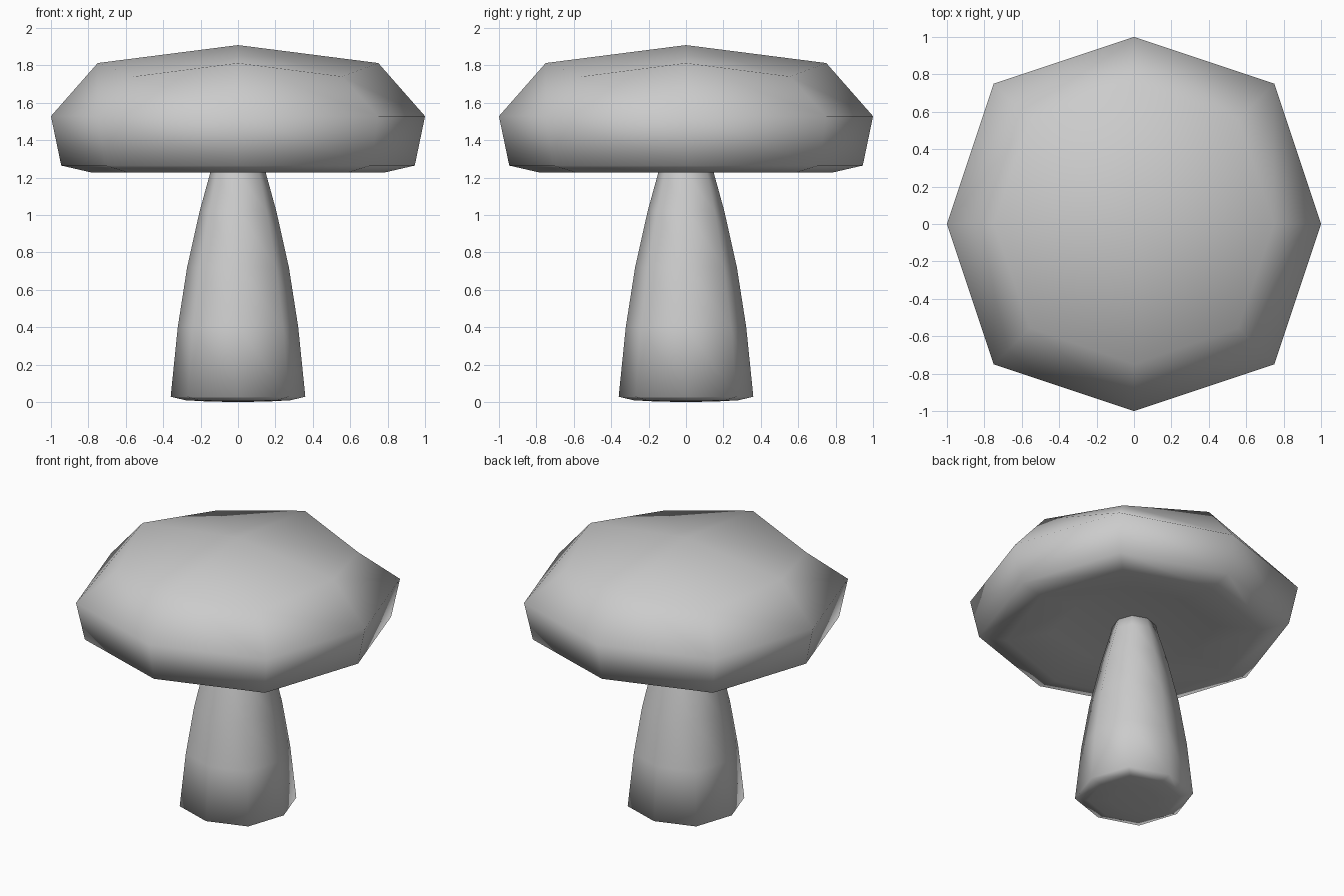
import bpy, bmesh

if "Cube" in bpy.data.objects:
    bpy.data.objects.remove(bpy.data.objects["Cube"])


def ring_body(name, top_z, rings, bottom_z):
    """Skin eight-sided rings. Ring = (axis radius, axis z, diagonal offset, diagonal z)."""
    bm = bmesh.new()
    loops = []
    for a, za, d, zd in rings:
        pts = [(a, 0, za), (d, d, zd), (0, a, za), (-d, d, zd),
               (-a, 0, za), (-d, -d, zd), (0, -a, za), (d, -d, zd)]
        loops.append([bm.verts.new(p) for p in pts])
    for up, low in zip(loops, loops[1:]):
        for i in range(8):
            j = (i + 1) % 8
            bm.faces.new((up[i], low[i], low[j], up[j]))
    # close both ends with four quads each
    for loop, z in ((loops[0], top_z), (loops[-1], bottom_z)):
        c = bm.verts.new((0, 0, z))
        for i in range(0, 8, 2):
            bm.faces.new((c, loop[i], loop[i + 1], loop[(i + 2) % 8]))
    bmesh.ops.recalc_face_normals(bm, faces=bm.faces)
    for f in bm.faces:
        f.smooth = True
    mesh = bpy.data.meshes.new(name)
    bm.to_mesh(mesh)
    bm.free()
    obj = bpy.data.objects.new(name, mesh)
    bpy.context.collection.objects.link(obj)
    return obj


# Cap: domed top, rounded rim, slightly dished underside
ring_body("cap", 1.908, [
    (0.75, 1.812, 0.556, 1.74),
    (1.00, 1.528, 0.75, 1.528),
    (0.945, 1.264, 0.709, 1.264),
    (0.78, 1.226, 0.585, 1.226),
    (0.475, 1.28, 0.385, 1.267),
], 1.30)

# Stem: tapered, with a small bevel at the foot
profile = [(0.13, 1.30), (0.15, 1.22), (0.205, 1.02), (0.272, 0.72),
           (0.322, 0.40), (0.36, 0.028), (0.28, 0.009), (0.15, 0.002)]
ring_body("stem", 1.32, [(r, z, 0.75 * r, z) for r, z in profile], 0.0)
